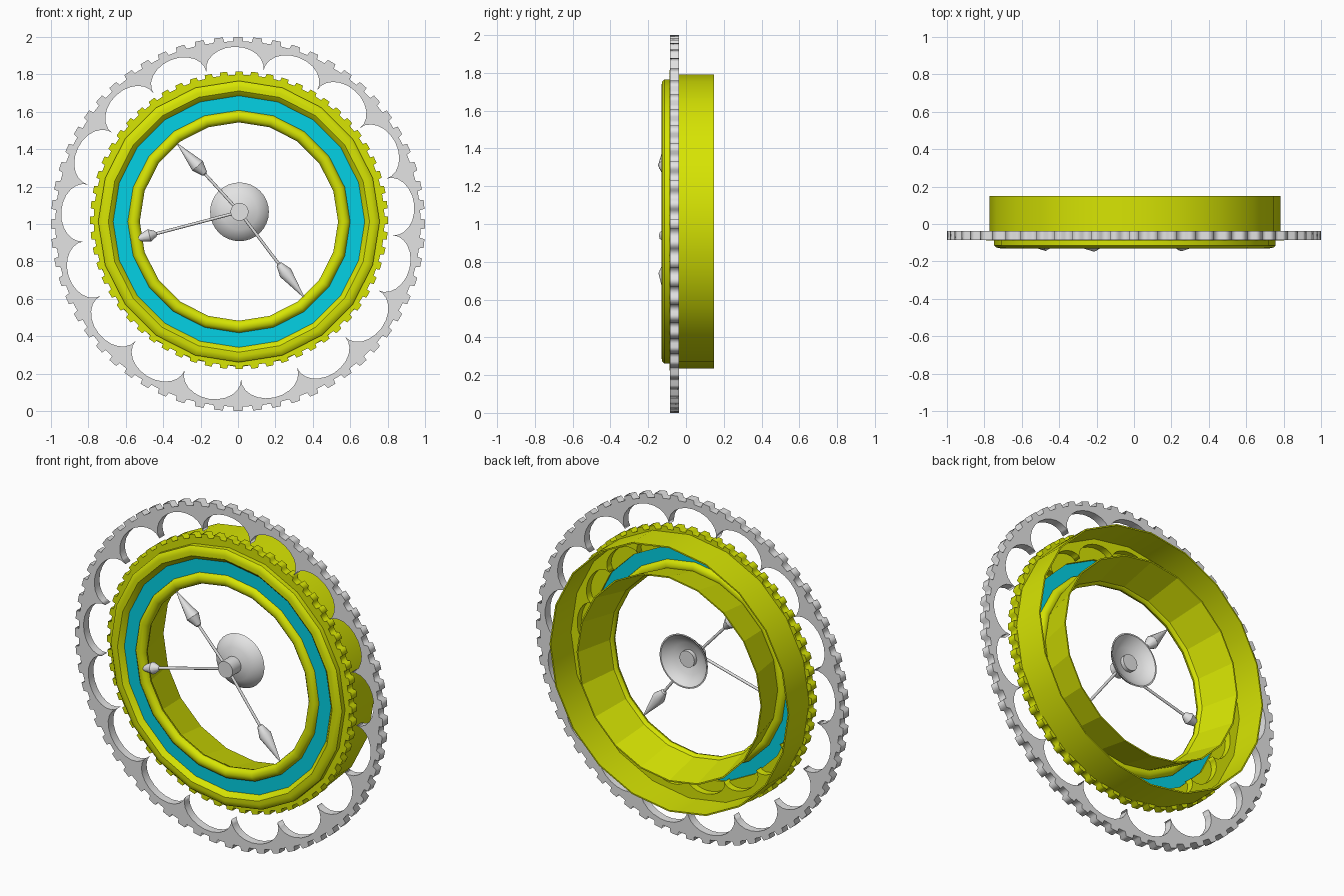
import bpy, bmesh, math
from mathutils import Vector

cube = bpy.data.objects.get("Cube")
if cube:
    bpy.data.objects.remove(cube)


def material(name, rgb):
    m = bpy.data.materials.new(name)
    m.use_nodes = True
    m.diffuse_color = (*rgb, 1)
    m.node_tree.nodes["Principled BSDF"].inputs["Base Color"].default_value = (*rgb, 1)
    return m


GREY = material("light_grey", (0.77, 0.77, 0.77))
LIME = material("lime_yellow", (0.68, 0.78, 0.001))
TEAL = material("teal", (0.001, 0.64, 0.78))


def add_mesh(name, bm, mat, smooth=True):
    bmesh.ops.remove_doubles(bm, verts=bm.verts, dist=0.0001)
    bmesh.ops.recalc_face_normals(bm, faces=bm.faces)
    me = bpy.data.meshes.new(name)
    bm.to_mesh(me)
    bm.free()
    me.materials.append(mat)
    if smooth:
        me.shade_smooth()
        me.set_sharp_from_angle(angle=math.radians(32))
    ob = bpy.data.objects.new(name, me)
    bpy.context.collection.objects.link(ob)
    return ob


def revolve(name, profile, mat, centre, sides=20, smooth=True):
    """Turn a closed (radius, y) outline around the y axis."""
    bm = bmesh.new()
    rings = []
    for i in range(sides):
        a = math.tau * i / sides
        rings.append([bm.verts.new((r * math.sin(a), y, r * math.cos(a)))
                      for r, y in profile])
    n = len(profile)
    for i in range(sides):
        p, q = rings[i], rings[(i + 1) % sides]
        for j in range(n):
            k = (j + 1) % n
            if profile[j][0] + profile[k][0] > 0:
                bm.faces.new((p[j], p[k], q[k], q[j]))
    bmesh.ops.dissolve_degenerate(bm, edges=bm.edges, dist=0.00001)
    ob = add_mesh(name, bm, mat, smooth)
    ob.location = centre
    return ob


def gear(name, size, mat, centre, tip, depth, teeth=60, lobes=17):
    """Toothed plate with a scalloped inner edge."""
    outer, inner = [], []
    top = math.pi / 2 + 0.02
    for i in range(teeth):
        for part, r in ((0, 0.976), (0.45, 0.976), (0.5, 1), (0.95, 1)):
            outer.append((r, math.tau * (i + part - 0.725) / teeth + math.pi / 2))
    steps = 12
    for i in range(lobes):
        for s in range(steps):
            t = -math.cos(math.pi * s / steps)
            r = tip + depth * math.sqrt(max(0, 1 - t * t))
            inner.append((r, math.tau * (i + t / 2) / lobes + top))
    cu = bpy.data.curves.new(name, "CURVE")
    cu.dimensions = "2D"
    cu.fill_mode = "BOTH"
    cu.extrude = 0.024
    for loop in (outer, inner):
        sp = cu.splines.new("POLY")
        sp.points.add(len(loop) - 1)
        for p, (r, a) in zip(sp.points, loop):
            p.co = (size * r * math.cos(a), size * r * math.sin(a), 0, 1)
        sp.use_cyclic_u = True
    cu.materials.append(mat)
    ob = bpy.data.objects.new(name, cu)
    bpy.context.collection.objects.link(ob)
    ob.location = centre
    ob.rotation_euler.x = math.pi / 2
    bpy.ops.object.select_all(action="DESELECT")
    ob.select_set(True)
    bpy.context.view_layer.objects.active = ob
    bpy.ops.object.convert(target="MESH")


def spindle(name, start, end, stations, mat, sides=12):
    """Round bar along a line; stations are (fraction, radius)."""
    start, end = Vector(start), Vector(end)
    axis = end - start
    u = axis.cross(Vector((0, 1, 0))).normalized()
    v = axis.cross(u).normalized()
    bm = bmesh.new()
    rings = []
    for f, r in stations:
        c = start + axis * f
        rings.append([bm.verts.new(c + r * (u * math.cos(a) + v * math.sin(a)))
                      for a in (math.tau * k / sides for k in range(sides))])
    for p, q in zip(rings, rings[1:]):
        for k in range(sides):
            m = (k + 1) % sides
            bm.faces.new((p[k], p[m], q[m], q[k]))
    bm.faces.new(rings[0])
    bm.faces.new(rings[-1])
    return add_mesh(name, bm, mat)


mid = (0.005, 0, 1.013)

# Toothed plates
gear("outer_gear", 1.0, GREY, (0, -0.061, 1.0), 0.83, 0.117)
gear("inner_gear", 0.796, LIME, (0.006, -0.063, 1.02), 0.83, 0.09)

# Case walls, open at the back; the inner one flares backwards
revolve("case_outer_wall", [(0.778, -0.045), (0.778, 0.149), (0.77, 0.149), (0.77, -0.045)],
        LIME, mid)
revolve("case_inner_wall", [(0.545, -0.10), (0.602, 0.149), (0.594, 0.149), (0.537, -0.10)],
        LIME, mid, smooth=False)

# Stepped front bezel
revolve("bezel", [(0.752, -0.08), (0.752, -0.115), (0.74, -0.126), (0.72, -0.13),
                  (0.698, -0.13), (0.688, -0.122), (0.668, -0.098), (0.668, -0.08)],
        LIME, mid)

# Teal dial band
revolve("dial_band", [(0.675, -0.103), (0.675, -0.093), (0.58, -0.093), (0.58, -0.103)],
        TEAL, mid)

# Rounded inner rim
rim = [(0.563 + 0.033 * math.cos(math.tau * k / 12), -0.098 + 0.03 * math.sin(math.tau * k / 12))
       for k in range(12)]
revolve("inner_rim", rim, LIME, mid)

# Hub: hollow dish with a short post
hub = (0.008, 0, 1.065)
revolve("hub_dish", [(0.157, 0.01), (0.137, -0.018), (0.096, -0.04), (0.045, -0.052),
                     (0.045, -0.044), (0.092, -0.032), (0.128, -0.012), (0.149, 0.01)],
        GREY, hub, sides=32)
revolve("hub_post", [(0, -0.13), (0.048, -0.13), (0.048, -0.02), (0, -0.02)],
        GREY, hub, sides=24)

# Hands: thin rod ending in a spear head
tips = {"short_left_hand": (-0.325, 1.43, 0.55, 0.038),
        "long_left_hand": (-0.575, 0.912, 0.76, 0.034),
        "long_right_hand": (0.355, 0.605, 0.60, 0.036)}
for name, (x, z, neck, width) in tips.items():
    waist = neck + 0.27 * (1 - neck)
    spindle(name, (hub[0], -0.11, hub[2]), (x, -0.11, z),
            [(0, 0.008), (neck, 0.008), (neck + 0.01, 0.016),
             (waist, width), (1, 0.002)], GREY)
